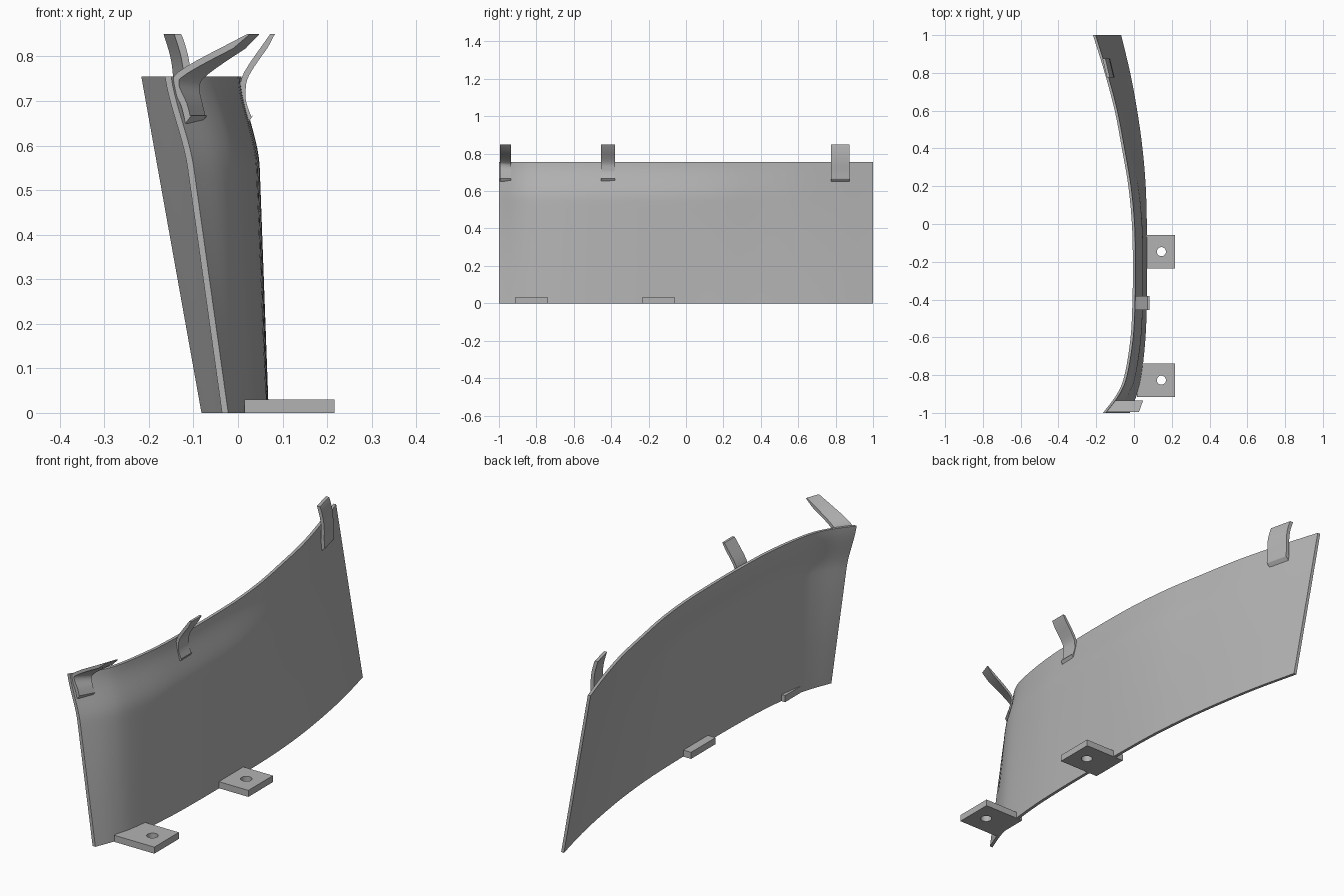
import bpy, bmesh, math
from mathutils import Vector

cube = bpy.data.objects.get("Cube")
if cube:
    bpy.data.objects.remove(cube)

grey = bpy.data.materials.new("satin grey")
grey.use_nodes = True
COLOUR = (0.45, 0.45, 0.45, 1)
grey.diffuse_color = COLOUR
grey.node_tree.nodes["Principled BSDF"].inputs["Base Color"].default_value = COLOUR


def make_object(name, bm, smooth=True):
    bmesh.ops.recalc_face_normals(bm, faces=bm.faces)
    mesh = bpy.data.meshes.new(name)
    bm.to_mesh(mesh)
    bm.free()
    mesh.materials.append(grey)
    obj = bpy.data.objects.new(name, mesh)
    bpy.context.collection.objects.link(obj)
    if smooth:
        bpy.ops.object.select_all(action="DESELECT")
        obj.select_set(True)
        bpy.context.view_layer.objects.active = obj
        bpy.ops.object.shade_smooth_by_angle(angle=math.radians(35))
    return obj


def loft(name, loops):
    """Skin closed loops of equal length and close both ends with quad strips."""
    bm = bmesh.new()
    rings = [[bm.verts.new(p) for p in loop] for loop in loops]
    n = len(rings[0])
    for a, b in zip(rings, rings[1:]):
        for i in range(n):
            j = (i + 1) % n
            bm.faces.new((a[i], a[j], b[j], b[i]))
    for ring in (rings[0], rings[-1]):
        for i in range(n // 2 - 1):
            bm.faces.new((ring[i], ring[i + 1], ring[n - 2 - i], ring[n - 1 - i]))
    return make_object(name, bm)


def spline(points, steps):
    """Catmull-Rom curve through the points."""
    pts = [Vector(p) for p in points]
    pts = [2 * pts[0] - pts[1]] + pts + [2 * pts[-1] - pts[-2]]
    out = []
    for p, q, r, s in zip(pts, pts[1:], pts[2:], pts[3:]):
        for k in range(steps):
            t = k / steps
            out.append(q + (r - p) * (t / 2) + (2 * p - 5 * q + 4 * r - s) * (t * t / 2)
                       + (3 * q - p - 3 * r + s) * (t ** 3 / 2))
    return out + [pts[-2]]


# Curved panel: stations of y, bottom x, top x, inward bend of the lip
HEIGHT, THICK = 0.755, 0.014
STATIONS = [
    (-1.0, -0.022, -0.150, 0.022), (-0.9, 0.016, -0.076, 0.03),
    (-0.8, 0.040, -0.036, 0.033), (-0.6, 0.061, -0.004, 0.033),
    (-0.4, 0.068, 0.006, 0.033), (-0.2, 0.069, 0.008, 0.033),
    (0.0, 0.068, 0.003, 0.031), (0.2, 0.062, -0.016, 0.024),
    (0.4, 0.045, -0.050, 0.012), (0.6, 0.017, -0.088, 0.004),
    (0.8, -0.020, -0.141, 0), (1.0, -0.068, -0.203, 0)]
heights = [0, 0.2, 0.4, 0.52] + [0.55 + (HEIGHT - 0.55) * i / 10 for i in range(11)]


def panel_section(y, bottom, top, lip):
    outer = []
    for z in heights:
        s = max(0, (z - 0.55) / (HEIGHT - 0.55))
        x = bottom + (top + lip - bottom) * z / HEIGHT - lip * s * s * (3 - 2 * s)
        outer.append((x, y, z))
    return outer + [(x - THICK, y, z) for x, y, z in reversed(outer)]


loft("curved_panel", [panel_section(*s) for s in spline(STATIONS, 5)])


# Bent clips along the top edge: a path for each side edge, thickened outward
def clip_loop(path, y, thick):
    pts = spline(path, 4)
    outer = []
    for i, p in enumerate(pts):
        d = (pts[min(i + 1, len(pts) - 1)] - pts[max(i - 1, 0)]).normalized()
        outer.append(p + Vector((d.y, -d.x)) * thick)
    outer[0].y = pts[0].y + 0.018
    outer[-1].y = pts[-1].y
    return [(p.x, y, p.y) for p in pts + outer[::-1]]


def clip(name, y0, path0, y1, path1, thick):
    loft(name, [clip_loop(path0, y0, thick), clip_loop(path1, y1, thick)])


middle = [(0.022, 0.65), (0.007, 0.69), (0.004, 0.72), (0.014, 0.765), (0.072, 0.85)]
clip("middle_clip", -0.455, middle, -0.38, middle, 0.013)

rear = [(-0.118, 0.65), (-0.122, 0.70), (-0.122, 0.755), (-0.128, 0.80), (-0.143, 0.85)]
clip("rear_clip", 0.775, rear, 0.875, [(x - 0.024, z) for x, z in rear], 0.016)

clip("front_clip",
     -0.995, [(-0.118, 0.65), (-0.128, 0.69), (-0.147, 0.74), (-0.12, 0.775), (0.02, 0.85)],
     -0.935, [(-0.083, 0.65), (-0.093, 0.69), (-0.1, 0.735), (-0.075, 0.772), (0.04, 0.85)],
     0.014)


# Flat mounting tabs with a round hole
def mounting_tab(name, y0, y1):
    x0, x1, top = 0.015, 0.217, 0.03
    cx, cy, radius, sides = 0.145, (y0 + y1) / 2, 0.024, 32
    bm = bmesh.new()
    rings = []
    for z in (0, top):
        hole, rim = [], []
        for i in range(sides):
            a = math.tau * (i + 0.5) / sides - math.pi / 4 - math.pi / sides
            c, s = math.cos(a), math.sin(a)
            m = max(abs(c), abs(s))
            u, v = c / m, s / m
            hole.append(bm.verts.new((cx + radius * c, cy + radius * s, z)))
            rim.append(bm.verts.new((cx + u * ((x1 - cx) if u > 0 else (cx - x0)),
                                     cy + v * (y1 - y0) / 2, z)))
        rings.append((hole, rim))
    (h0, r0), (h1, r1) = rings
    for a, b in ((h0, r0), (r0, r1), (r1, h1), (h1, h0)):
        for i in range(sides):
            j = (i + 1) % sides
            bm.faces.new((a[i], a[j], b[j], b[i]))
    make_object(name, bm)


mounting_tab("front_mounting_tab", -0.915, -0.738)
mounting_tab("middle_mounting_tab", -0.235, -0.058)
